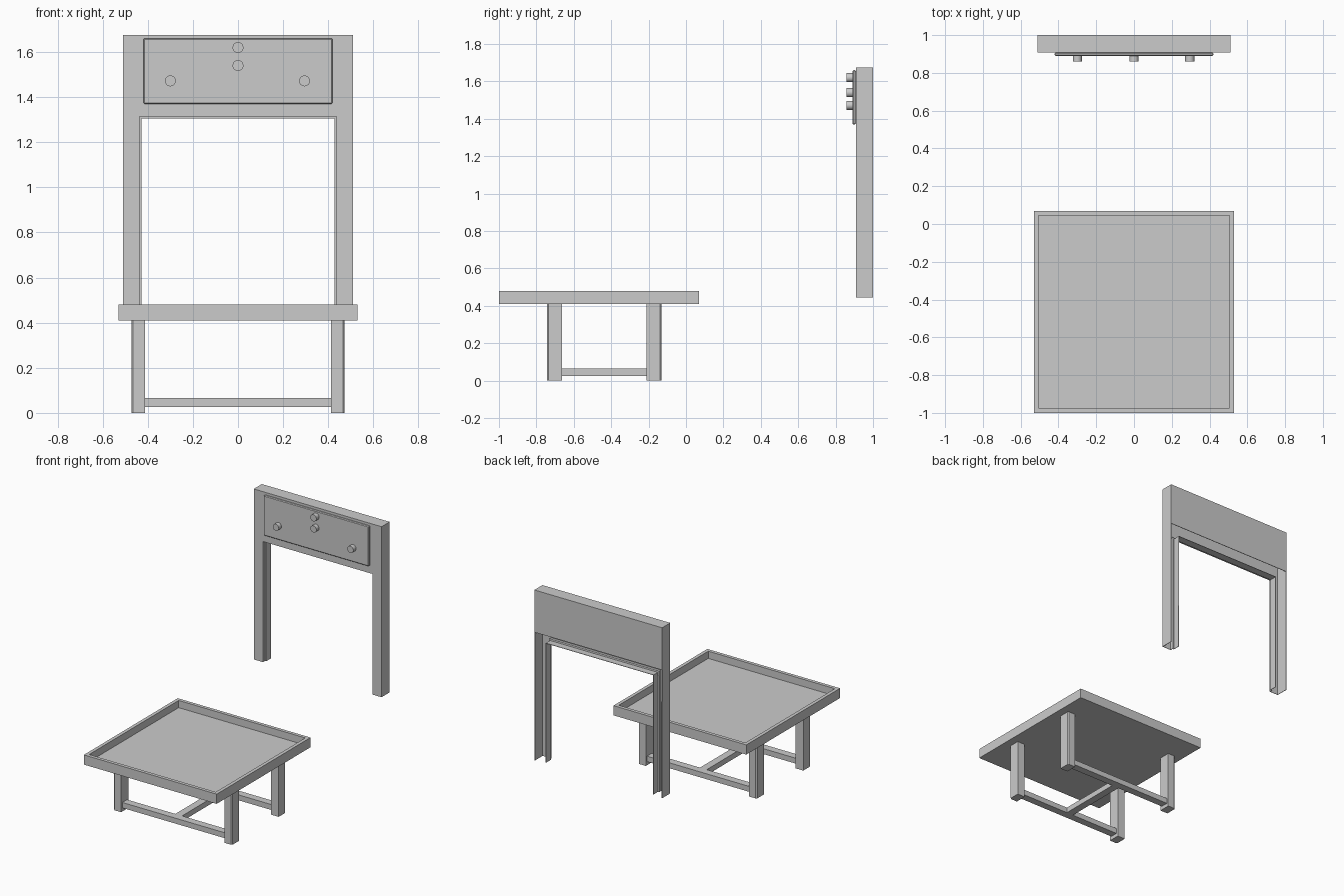
import bpy, bmesh, math

if "Cube" in bpy.data.objects:
    bpy.data.objects.remove(bpy.data.objects["Cube"])


def finish(bm, name):
    me = bpy.data.meshes.new(name)
    bm.to_mesh(me)
    bm.free()
    ob = bpy.data.objects.new(name, me)
    bpy.context.collection.objects.link(ob)
    return ob


def box(name, x, y, z, bevel=0.0):
    bm = bmesh.new()
    bmesh.ops.create_cube(bm, size=1)
    for v in bm.verts:
        v.co = [lo + (c + 0.5) * (hi - lo) for c, (lo, hi) in zip(v.co, (x, y, z))]
    ob = finish(bm, name)
    if bevel:
        m = ob.modifiers.new("bevel", 'BEVEL')
        m.width, m.segments = bevel, 1
    return ob


# Tray table top: box with its top face inset and lowered
X, Y0, Y1 = 0.53, -1.0, 0.07
top = box("tray_top", (-X, X), (Y0, Y1), (0.41, 0.48))
bm = bmesh.new()
bm.from_mesh(top.data)
bm.normal_update()
face = next(f for f in bm.faces if f.normal.z > 0.9)
bmesh.ops.inset_region(bm, faces=[face], thickness=0.035)
ring = bmesh.ops.extrude_face_region(bm, geom=[face])["geom"]
bmesh.ops.translate(bm, verts=[g for g in ring if isinstance(g, bmesh.types.BMVert)],
                    vec=(0, 0, -0.052))
if face.is_valid:
    bm.faces.remove(face)
bmesh.ops.recalc_face_normals(bm, faces=bm.faces)
bm.to_mesh(top.data)
bm.free()

# Legs with a small chamfer on the outer corner
C = 0.008
for sx, side in ((-1, "left"), (1, "right")):
    for sy, end in ((-1, "front"), (1, "back")):
        bm = bmesh.new()
        xi, xo, yi, yo = 0.412, 0.473, 0.225, 0.307
        profile = [(xi, yi), (xo, yi), (xo, yo - C), (xo - C, yo), (xi, yo)]
        f = bm.faces.new([bm.verts.new((sx * x, -0.437 + sy * y, 0)) for x, y in profile])
        ext = bmesh.ops.extrude_face_region(bm, geom=[f])["geom"]
        bmesh.ops.translate(bm, verts=[g for g in ext if isinstance(g, bmesh.types.BMVert)],
                            vec=(0, 0, 0.41))
        bmesh.ops.recalc_face_normals(bm, faces=bm.faces)
        finish(bm, f"{end}_{side}_leg")

# H-shaped stretcher
for sy, end in ((-1, "front"), (1, "back")):
    yc = -0.437 + sy * 0.266
    box(f"{end}_stretcher", (-0.413, 0.413), (yc - 0.027, yc + 0.027), (0.026, 0.065))
box("middle_stretcher", (-0.027, 0.027), (-0.677, -0.197), (0.026, 0.065))

# Hollow open-backed frame: each section point is (half width, top z, y)
section = [(0.51, 1.675, 1.0), (0.51, 1.675, 0.908), (0.437, 1.315, 0.908),
           (0.437, 1.315, 0.93), (0.427, 1.305, 0.93), (0.427, 1.305, 0.985)]
bm = bmesh.new()
rows = [[bm.verts.new((px, y, pz)) for px, pz in ((-x, 0.445), (-x, zt), (x, zt), (x, 0.445))]
        for x, zt, y in section]
for a, b in zip(rows, rows[1:]):
    for k in range(3):
        bm.faces.new((a[k], b[k], b[k + 1], a[k + 1]))
frame = finish(bm, "rack_frame")
m = frame.modifiers.new("wall", 'SOLIDIFY')
m.thickness, m.offset = 0.004, -1

# Plate closing the back of the header
box("header_back", (-0.51, 0.51), (0.996, 1.0), (1.37, 1.675))

# Front control panel and knobs
box("control_panel", (-0.42, 0.42), (0.89, 0.908), (1.37, 1.66), 0.005)
for i, (x, z) in enumerate(((0, 1.62), (0, 1.54), (-0.3, 1.472), (0.295, 1.472))):
    bpy.ops.mesh.primitive_cylinder_add(vertices=32, radius=0.024, depth=0.032,
                                        location=(x, 0.875, z),
                                        rotation=(math.pi / 2, 0, 0))
    bpy.context.object.name = f"knob_{i + 1}"
    bpy.ops.object.shade_smooth_by_angle()
